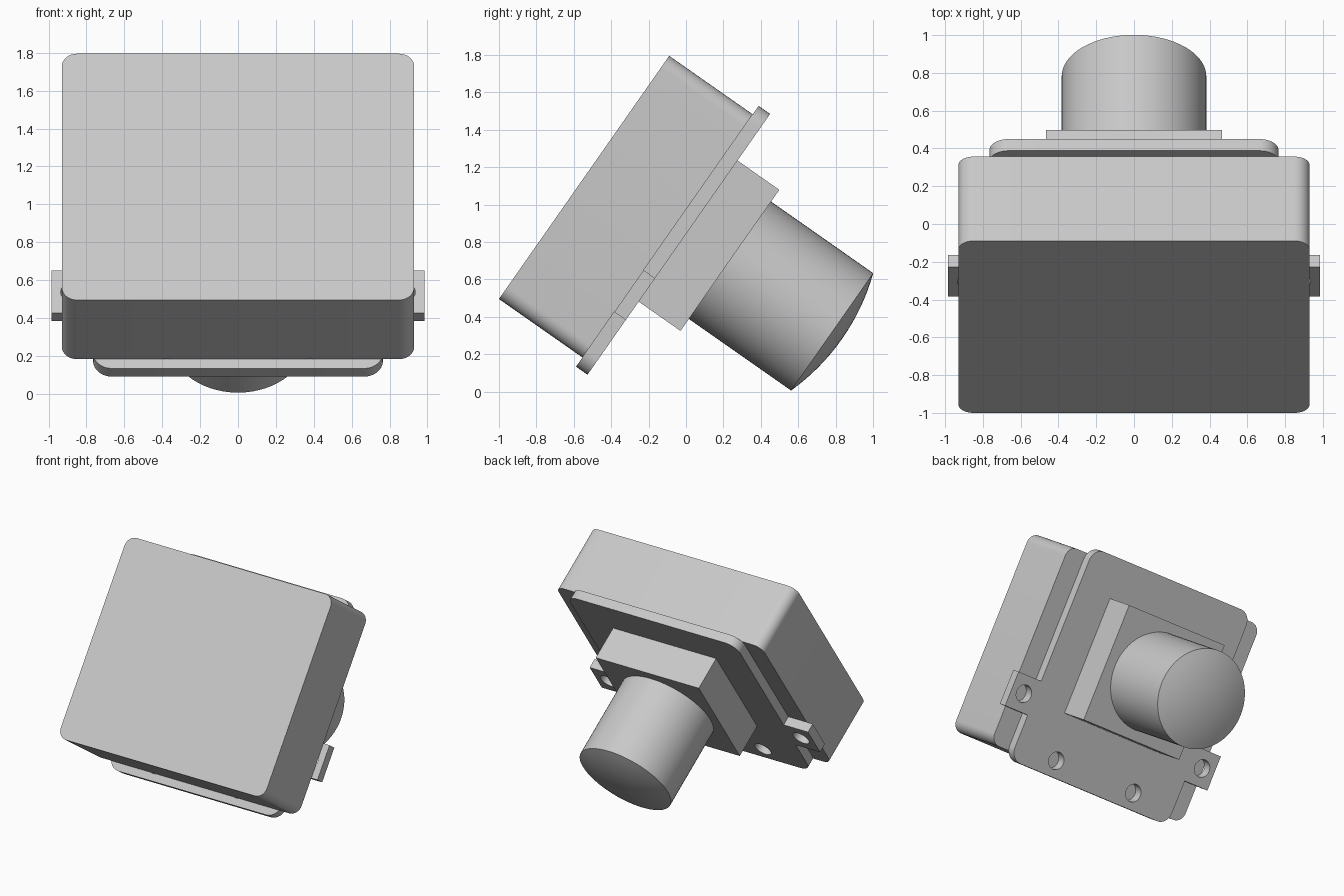
import bpy, bmesh
from math import sin, cos, pi, radians
from mathutils import Matrix, Vector

cube = bpy.data.objects.get("Cube")
if cube:
    bpy.data.objects.remove(cube, do_unlink=True)

grey = bpy.data.materials.new("light grey")
grey.use_nodes = True
colour = (0.58, 0.58, 0.58, 1)
grey.diffuse_color = colour
grey.node_tree.nodes["Principled BSDF"].inputs["Base Color"].default_value = colour

# Tilted frame: x across, y up the housing face, z along the lens axis
TILT = Matrix.Translation((0, -1, 0.495)) @ Matrix.Rotation(pi, 4, 'Z') \
    @ Matrix.Rotation(radians(180 - 55), 4, 'X')
up, axis = Vector((0, cos(radians(55)), sin(radians(55)))), Vector((0, sin(radians(55)), -cos(radians(55))))
for row in range(3):
    TILT[row][0] = (-1, 0, 0)[row]
    TILT[row][1] = up[row]
    TILT[row][2] = axis[row]


def finish(name, bm):
    bmesh.ops.recalc_face_normals(bm, faces=bm.faces)
    bm.transform(TILT)
    mesh = bpy.data.meshes.new(name)
    bm.to_mesh(mesh)
    bm.free()
    mesh.materials.append(grey)
    obj = bpy.data.objects.new(name, mesh)
    bpy.context.collection.objects.link(obj)
    return obj


def smooth(obj):
    bpy.ops.object.select_all(action='DESELECT')
    obj.select_set(True)
    bpy.context.view_layer.objects.active = obj
    bpy.ops.object.shade_smooth_by_angle(angle=radians(30))


def prism(name, outline, low, high):
    bm = bmesh.new()
    face = bm.faces.new([bm.verts.new((x, y, low)) for x, y in outline])
    top = bmesh.ops.extrude_face_region(bm, geom=[face])["geom"]
    verts = [v for v in top if isinstance(v, bmesh.types.BMVert)]
    bmesh.ops.translate(bm, verts=verts, vec=(0, 0, high - low))
    return finish(name, bm)


def arc(cx, cy, r, start, steps=8):
    angles = [start + pi / 2 * i / steps for i in range(steps + 1)]
    return [(cx + r * cos(a), cy + r * sin(a)) for a in angles]


def half_outline(w, y0, y1, r, tab=()):
    # Right side from bottom to top, with an optional mounting tab
    return arc(w - r, y0 + r, r, -pi / 2) + list(tab) + arc(w - r, y1 - r, r, 0)


def mirrored(points):
    return points + [(-x, y) for x, y in reversed(points)]


# Housing
smooth(prism("housing", mirrored(half_outline(0.93, 0, 1.587, 0.08)), 0, 0.545))

# Mounting plate with side tabs
TAB = [(0.765, 0.297), (0.985, 0.297), (0.985, 0.57), (0.765, 0.57)]
plate = prism("mounting_plate", mirrored(half_outline(0.765, -0.06, 1.642, 0.1, TAB)), 0.545, 0.62)

# Screw holes
for side in (-1, 1):
    for x, y in ((0.868, 0.433), (0.375, 0.065)):
        ring = [(side * x + 0.068 * cos(2 * pi * i / 32), y + 0.068 * sin(2 * pi * i / 32)) for i in range(32)]
        cutter = prism("hole_cutter", ring, 0.5, 0.7)
        cutter.hide_render = True
        cut = plate.modifiers.new("hole", 'BOOLEAN')
        cut.operation, cut.solver, cut.object = 'DIFFERENCE', 'EXACT', cutter
        bpy.context.view_layer.objects.active = plate
        bpy.ops.object.modifier_apply(modifier=cut.name)
        bpy.data.objects.remove(cutter, do_unlink=True)
smooth(plate)

# Square lens base
prism("lens_base", mirrored([(0.465, 0.417), (0.465, 1.338)]), 0.62, 0.893)

# Lens barrel with a shallow domed end
RADIUS, DOME, END, CENTRE = 0.383, 0.065, 1.56, 0.878
sphere = (RADIUS ** 2 + DOME ** 2) / (2 * DOME)
profile = [(0, 0.85), (RADIUS, 0.85)]
for i in range(9):
    r = RADIUS * (1 - i / 8)
    profile.append((r, END + DOME - sphere + (sphere ** 2 - r ** 2) ** 0.5))
bm = bmesh.new()
verts = [bm.verts.new((r, CENTRE, z)) for r, z in profile]
edges = [bm.edges.new(pair) for pair in zip(verts, verts[1:])]
bmesh.ops.spin(bm, geom=verts + edges, cent=(0, CENTRE, 0), axis=(0, 0, 1), angle=2 * pi, steps=64)
bmesh.ops.remove_doubles(bm, verts=bm.verts, dist=0.0001)
smooth(finish("lens_barrel", bm))
